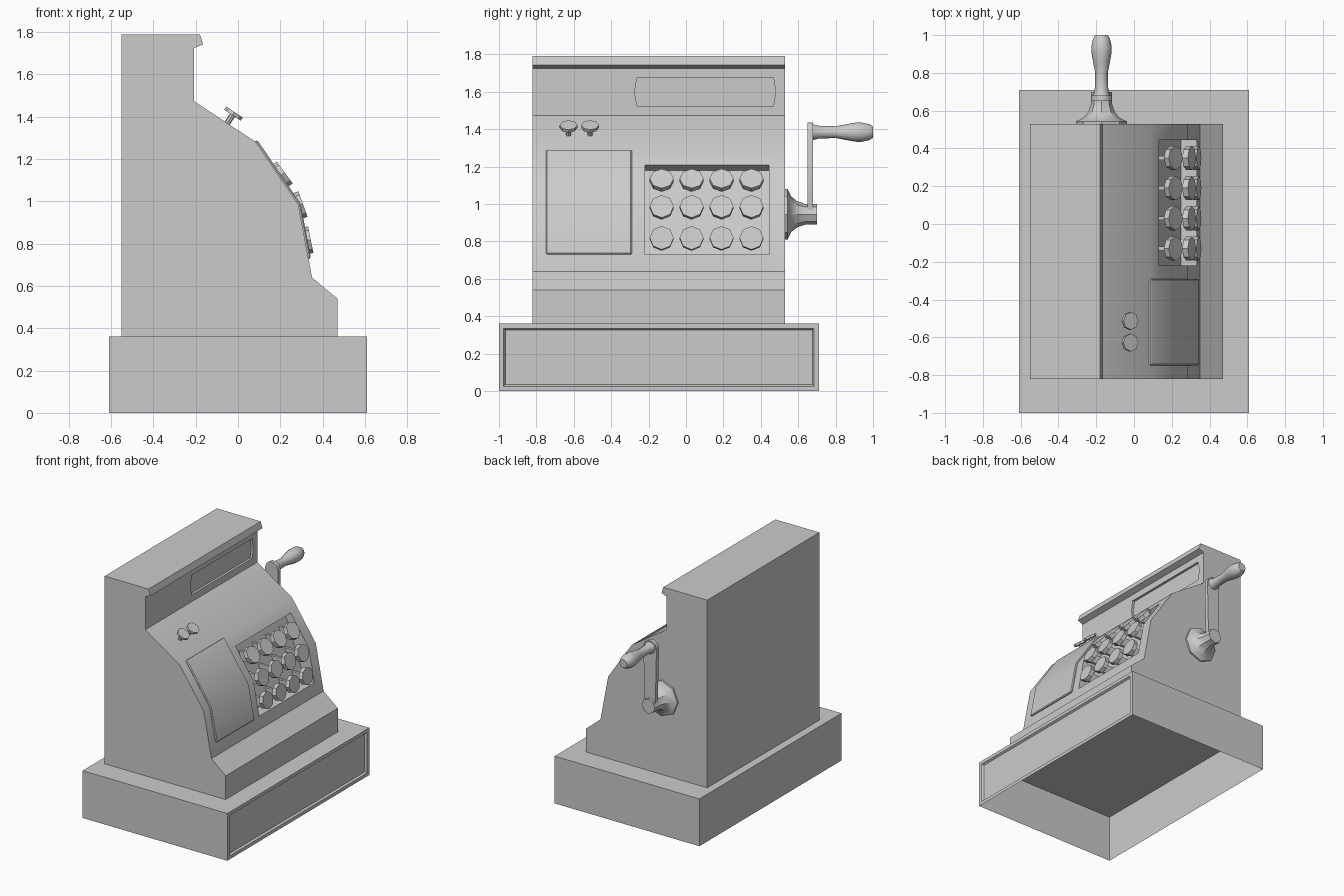
import bpy, bmesh, math
from mathutils import Vector

if "Cube" in bpy.data.objects:
    bpy.data.objects.remove(bpy.data.objects["Cube"])


def finish(name, bm, smooth=None):
    """Turn a bmesh into a named object, optionally smooth shaded by angle."""
    me = bpy.data.meshes.new(name)
    bm.to_mesh(me)
    bm.free()
    ob = bpy.data.objects.new(name, me)
    bpy.context.collection.objects.link(ob)
    if smooth:
        shade(ob, smooth)
    return ob


def activate(ob):
    bpy.ops.object.select_all(action='DESELECT')
    ob.select_set(True)
    bpy.context.view_layer.objects.active = ob


def shade(ob, angle):
    activate(ob)
    bpy.ops.object.shade_smooth_by_angle(angle=math.radians(angle))


def prism(name, pts, d0, d1, axis='y', smooth=None):
    """Extrude an outline: (x, z) along y, or (y, z) along x."""
    bm = bmesh.new()
    place = (lambda a, d, c: (a, d, c)) if axis == 'y' else (lambda a, d, c: (d, a, c))
    rings = [[bm.verts.new(place(a, d, c)) for a, c in pts] for d in (d0, d1)]
    n = len(pts)
    bm.faces.new(rings[0])
    bm.faces.new(rings[1][::-1])
    for i in range(n):
        j = (i + 1) % n
        bm.faces.new((rings[0][i], rings[0][j], rings[1][j], rings[1][i]))
    bmesh.ops.recalc_face_normals(bm, faces=bm.faces)
    return finish(name, bm, smooth)


def lathe(name, origin, axis, profile, sides, side_dir, smooth=None):
    """Revolve (radius, distance) pairs round an axis, with capped ends."""
    n, u, o = Vector(axis).normalized(), Vector(side_dir), Vector(origin)
    v = n.cross(u)
    bm = bmesh.new()
    rings = []
    for r, t in profile:
        ring = []
        for i in range(sides):
            a = 2 * math.pi * i / sides
            ring.append(bm.verts.new(o + n * t + (u * math.cos(a) + v * math.sin(a)) * r))
        rings.append(ring)
    for lo, hi in zip(rings, rings[1:]):
        for i in range(sides):
            j = (i + 1) % sides
            bm.faces.new((lo[i], lo[j], hi[j], hi[i]))
    bm.faces.new(rings[0])
    bm.faces.new(rings[-1])
    bmesh.ops.recalc_face_normals(bm, faces=bm.faces)
    return finish(name, bm, smooth)


def cut(ob, cutter):
    m = ob.modifiers.new("cut", 'BOOLEAN')
    m.object, m.operation, m.solver = cutter, 'DIFFERENCE', 'EXACT'
    activate(ob)
    bpy.ops.object.modifier_apply(modifier=m.name)
    bpy.data.objects.remove(cutter)


# Drawer base: open underneath, with a recessed drawer front on +x
bm = bmesh.new()
bmesh.ops.create_cube(bm, size=1)
for v in bm.verts:
    v.co = Vector((v.co.x * 1.22, v.co.y * 1.71 - 0.145, (v.co.z + 0.5) * 0.36))
bm.normal_update()
front = next(f for f in bm.faces if f.normal.x > 0.9)
under = next(f for f in bm.faces if f.normal.z < -0.9)
bmesh.ops.delete(bm, geom=[under], context='FACES_ONLY')
bmesh.ops.inset_individual(bm, faces=[front], thickness=0.036)
bmesh.ops.inset_individual(bm, faces=[front], thickness=0.012, depth=-0.015)
finish("drawer_base", bm)

# Body: stepped side profile
body = prism("body", [(-0.55, 0.36), (-0.55, 1.79), (-0.18, 1.79), (-0.165, 1.742),
                      (-0.207, 1.725), (-0.207, 1.473), (0.085, 1.28), (0.285, 0.985),
                      (0.35, 0.64), (0.47, 0.54), (0.47, 0.36)], -0.82, 0.53)

# Recess behind the keys, and the display window with pointed ends
cut(body, prism("key_cutter", [(0.09, 1.178), (0.216, 1.266), (0.5, 1.266),
                               (0.5, 0.73), (0.25, 0.73)], -0.22, 0.445))
cut(body, prism("window_cutter", [(-0.262, 1.525), (0.467, 1.525), (0.48, 1.6), (0.467, 1.675),
                                  (-0.262, 1.675), (-0.275, 1.6)], -0.225, -0.1, axis='x'))
shade(body, 30)

# Raised door panel following the curved front
door = prism("door_panel", [(0.07, 1.27), (0.083, 1.29), (0.095, 1.285), (0.296, 0.989),
                            (0.345, 0.732), (0.31, 0.725), (0.265, 0.98)], -0.748, -0.29)
bev = door.modifiers.new("bevel", 'BEVEL')
bev.width, bev.segments = 0.006, 1
activate(door)
bpy.ops.object.modifier_apply(modifier="bevel")
shade(door, 30)

# Keys: three rows of four octagonal buttons on flat stems
rows = [(0.208, 1.127, (0.81, 0, 0.59)), (0.292, 0.982, (0.94, 0, 0.34)),
        (0.328, 0.816, (0.98, 0, 0.2))]
for r, (x, z, n) in enumerate(rows):
    for c in range(4):
        y = -0.13 + 0.16 * c
        lathe(f"key_{r}_{c}", (x, y, z), n, [(0.064, -0.016), (0.064, 0.016)], 8, (0, 1, 0))
        floor_x = 0.08 + (1.178 - z) * 0.357
        prism(f"key_stem_{r}_{c}", [(floor_x, z - 0.06), (floor_x, z + 0.01), (x, z + 0.01),
                                    (x + 0.012, z - 0.06)], y - 0.01, y + 0.01)

# Two small knobs on the upper slope
for i, y in enumerate((-0.628, -0.513)):
    lathe(f"knob_{i}", (-0.055, y, 1.364), (0.55, 0, 0.83),
          [(0.014, 0), (0.014, 0.052), (0.047, 0.052), (0.047, 0.07)], 8, (0, 1, 0))

# Crank: flared hub, flat arm with rounded ends, turned handle
CX, HUB_Z, GRIP_Z = -0.172, 0.945, 1.384
lathe("crank_hub", (CX, 0, HUB_Z), (0, 1, 0),
      [(0.136, 0.525), (0.136, 0.543), (0.095, 0.562), (0.07, 0.595), (0.056, 0.635),
       (0.056, 0.70)], 8, (1, 0, 0), 35)


def arc(z, r, start):
    return [(CX + r * math.cos(a), z + r * math.sin(a))
            for a in (math.radians(start + 36 * k) for k in range(6))]


prism("crank_arm", arc(GRIP_Z, 0.055, 0) + arc(HUB_Z, 0.045, 180), 0.65, 0.68, smooth=40)
lathe("crank_handle", (CX, 0, GRIP_Z), (0, 1, 0),
      [(0.046, 0.675), (0.036, 0.71), (0.033, 0.80), (0.045, 0.86), (0.054, 0.91),
       (0.054, 0.94), (0.045, 0.98), (0.032, 1.0)], 10, (1, 0, 0), 45)
